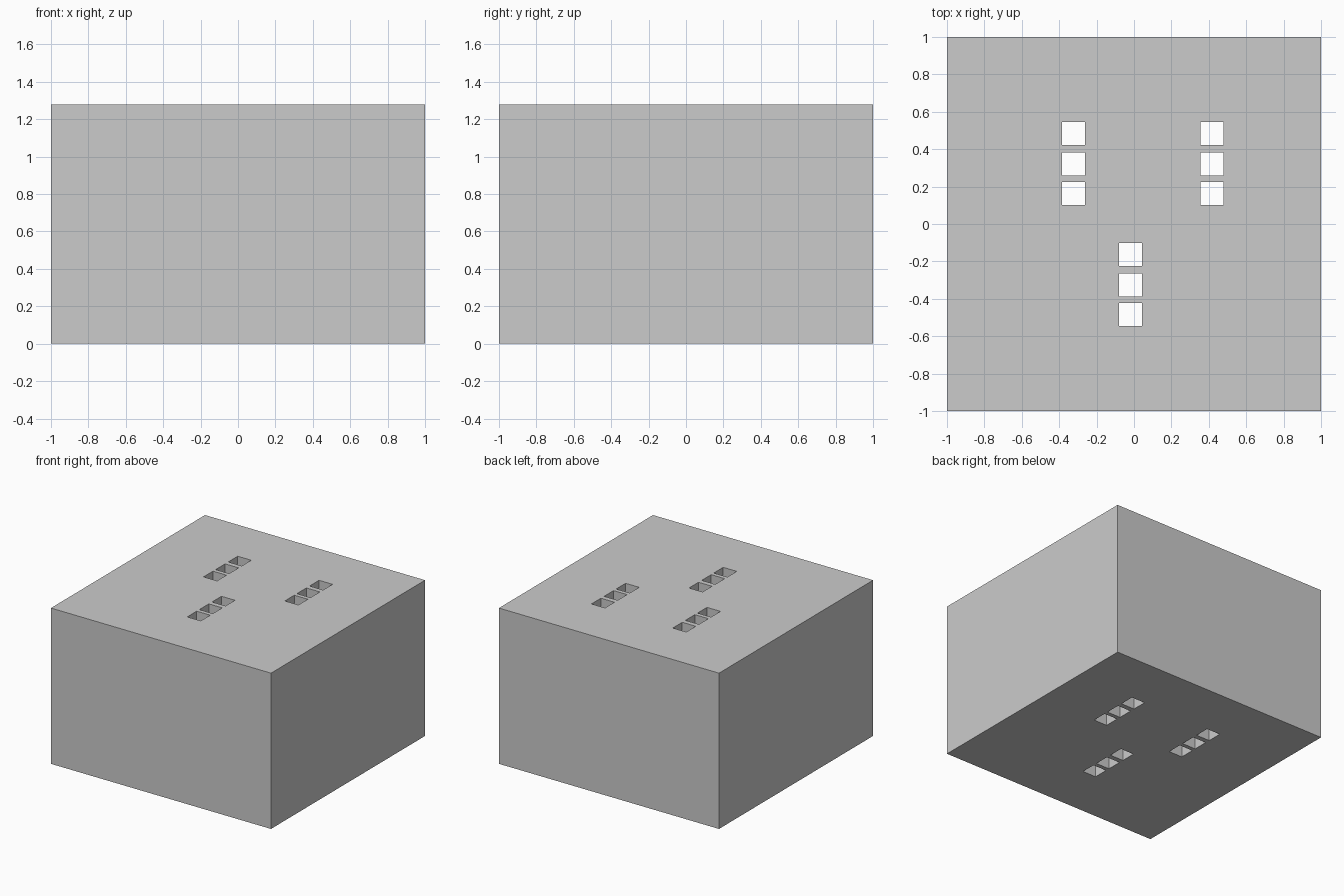
import bpy, bmesh
from mathutils import Matrix

if "Cube" in bpy.data.objects:
    bpy.data.objects.remove(bpy.data.objects["Cube"])

HEIGHT = 1.28
HOLE = 0.123


def add_box(bm, centre, size):
    m = Matrix.Translation(centre) @ Matrix.Diagonal((*size, 1))
    bmesh.ops.create_cube(bm, size=1, matrix=m)


def make_object(name, bm):
    mesh = bpy.data.meshes.new(name)
    bm.to_mesh(mesh)
    bm.free()
    obj = bpy.data.objects.new(name, mesh)
    bpy.context.collection.objects.link(obj)
    return obj


# Solid block
bm = bmesh.new()
add_box(bm, (0, 0, HEIGHT / 2), (2, 2, HEIGHT))
block = make_object("block", bm)

# Three rows of square shafts running right through the block
rows = {-0.323: 1, 0.416: 1, -0.018: -1}
bm = bmesh.new()
for x, side in rows.items():
    for y in (0.163, 0.32 if side > 0 else 0.327, 0.484):
        add_box(bm, (x, side * y, HEIGHT / 2), (HOLE, HOLE, HEIGHT + 0.4))
cutter = make_object("shaft_cutter", bm)
cutter.hide_render = True

# Cut the shafts, then drop the helper
cut = block.modifiers.new("shafts", 'BOOLEAN')
cut.operation = 'DIFFERENCE'
cut.solver = 'EXACT'
cut.object = cutter
bpy.context.view_layer.objects.active = block
block.select_set(True)
bpy.ops.object.modifier_apply(modifier=cut.name)
bpy.data.objects.remove(cutter)
